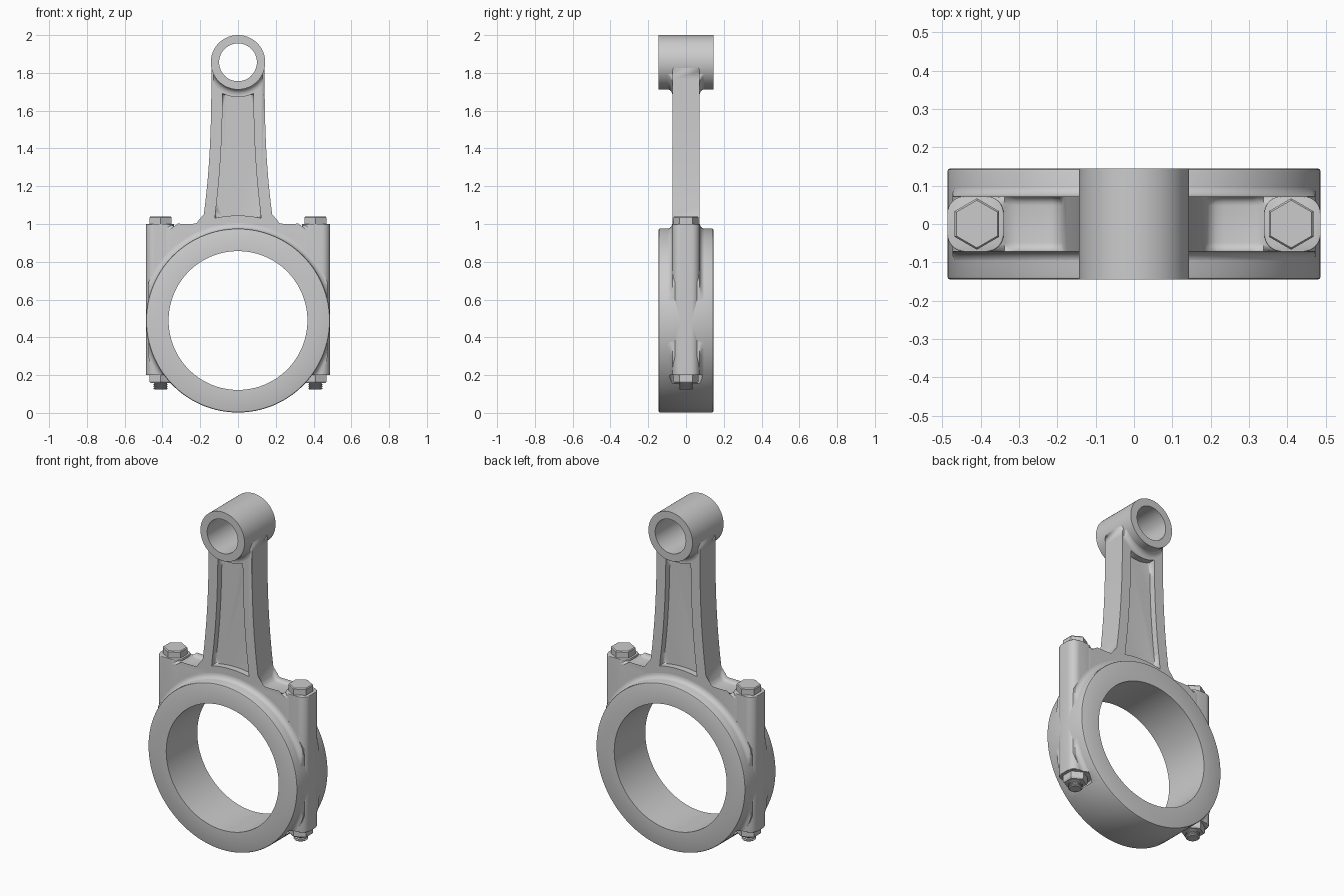
import bpy, bmesh
from math import cos, sin, pi, radians, sqrt

if "Cube" in bpy.data.objects:
    bpy.data.objects.remove(bpy.data.objects["Cube"])

BIG_Z, BIG_R, BORE = 0.489, 0.487, 0.3675   # crank end
PIN_Z, PIN_R, PIN_BORE = 1.856, 0.144, 0.10  # piston-pin end
HALF, T = 0.145, 0.072                       # half depth of the rings and of the body


def finish(name, bm):
    bmesh.ops.remove_doubles(bm, verts=bm.verts, dist=1e-5)
    bmesh.ops.recalc_face_normals(bm, faces=bm.faces)
    me = bpy.data.meshes.new(name)
    bm.to_mesh(me)
    bm.free()
    ob = bpy.data.objects.new(name, me)
    bpy.context.collection.objects.link(ob)
    return ob


def activate(ob):
    bpy.ops.object.select_all(action='DESELECT')
    ob.select_set(True)
    bpy.context.view_layer.objects.active = ob


def smooth(ob, angle=32):
    activate(ob)
    bpy.ops.object.shade_smooth_by_angle(angle=radians(angle))
    return ob


def cut(ob, cutters):
    activate(ob)
    for c in cutters:
        c.hide_render = True
        m = ob.modifiers.new("cut", 'BOOLEAN')
        m.operation, m.solver, m.object = 'DIFFERENCE', 'EXACT', c
        bpy.ops.object.modifier_apply(modifier=m.name)


def lathe(name, prof, center, axis='y', segs=96, loop=False, start=0, sweep=2 * pi, limit=None):
    """Spin (radius, height) points about an axis; a partial sweep gets end caps."""
    bm = bmesh.new()
    full = sweep > 2 * pi - 1e-6
    rows = []
    for i in range(segs if full else segs + 1):
        a = start + sweep * i / segs
        row = []
        for r, h in prof:
            u, v = center[0] + r * cos(a), center[1] + r * sin(a)
            if limit:
                u, v = max(-limit[0], min(limit[0], u)), max(limit[1], v)
            row.append(bm.verts.new((u, h, v) if axis == 'y' else (u, v, h)))
        rows.append(row)
    n = len(prof)
    for i in range(segs):
        a, b = rows[i], rows[(i + 1) % len(rows)]
        for j in range(n if loop else n - 1):
            k = (j + 1) % n
            bm.faces.new((a[j], a[k], b[k], b[j]))
    if not full:
        bm.faces.new(rows[0])
        bm.faces.new(rows[-1])
    return finish(name, bm)


def prism(name, outline, lo, hi, axis='y', bevel=0):
    """Extrude an outline and round the edges of both end faces."""
    bm = bmesh.new()
    ends = [[bm.verts.new((u, h, v) if axis == 'y' else (u, v, h)) for u, v in outline]
            for h in (lo, hi)]
    caps = [bm.faces.new(e) for e in ends]
    n = len(outline)
    for i in range(n):
        k = (i + 1) % n
        bm.faces.new((ends[0][i], ends[0][k], ends[1][k], ends[1][i]))
    if bevel:
        bmesh.ops.bevel(bm, geom=[e for f in caps for e in f.edges], offset=bevel,
                        segments=5, profile=0.5, affect='EDGES', clamp_overlap=False)
    return finish(name, bm)


def fillet(name, r, z, f, side, start, sweep, limit):
    """Concave blend between a ring and the face of the body."""
    prof = [(r + f - f * cos(t), T + f - f * sin(t)) for t in [i * pi / 12 for i in range(7)]]
    prof += [(r + f, T - 0.02), (r - 0.02, T - 0.02), (r - 0.02, T + f)]
    return smooth(lathe(name, [(p, side * y) for p, y in prof], (0, z), segs=72, loop=True,
                        start=start, sweep=sweep, limit=limit), 40)


def shank_x(z):
    return 0.141 + 0.047 * (max(0, 1.8 - z) / 0.8) ** 2.5


def mirrored(half):
    return half + [(-x, z) for x, z in reversed(half)]


# Crank ring with seats cut for the nuts
c = 0.008
ring = lathe("crank_ring", [(BORE, -HALF), (BIG_R - c, -HALF), (BIG_R - c * 0.3, -HALF + c * 0.3),
             (BIG_R, -HALF + c), (BIG_R, HALF - c), (BIG_R - c * 0.3, HALF - c * 0.3),
             (BIG_R - c, HALF), (BORE, HALF)], (0, BIG_Z), segs=128, loop=True)
seats = [lathe("seat_cutter", [(0, 0.155), (0.09, 0.155), (0.09, 0.2), (0, 0.2)],
               (s * 0.41, 0), 'z', 48) for s in (-1, 1)]
cut(ring, seats)
smooth(ring)

# Pin ring
smooth(lathe("pin_ring", [(PIN_BORE, -HALF), (PIN_R, -HALF), (PIN_R, HALF), (PIN_BORE, HALF)],
             (0, PIN_Z), loop=True))

# Body: shoulders and tapering shank in one outline
half = [(0.40, 0.2), (0.40, 0.996), (0.352, 0.996), (0.338, 0.987), (0.325, 0.980), (0.308, 0.977),
        (0.235, 0.977), (0.213, 0.981), (0.198, 0.990)]
half += [(shank_x(z), z) for z in [1.01 + 0.84 * i / 20 for i in range(21)]]
body = prism("shank_body", mirrored(half), -T, T, bevel=0.024)

# Recesses on both faces, with ends that follow the two rings
pocket = []
for i in range(7):
    x = 0.122 * i / 6
    pocket.append((x, BIG_Z + sqrt(0.556 ** 2 - x * x)))
pocket += [(shank_x(z) - 0.06, z) for z in [1.08 + 0.56 * i / 12 for i in range(13)]]
for i in range(6, -1, -1):
    x = 0.081 * i / 6
    pocket.append((x, PIN_Z - sqrt(0.184 ** 2 - x * x)))
pocket = pocket + [(-x, z) for x, z in reversed(pocket[1:-1])]
pockets = [prism("recess_cutter", pocket, *sorted((s * 0.034, s * 0.12)), bevel=0.013)
           for s in (-1, 1)]
bores = [lathe("bore_cutter", [(0, -0.3), (r, -0.3), (r, 0.3), (0, 0.3)], (0, z))
         for r, z in ((0.43, BIG_Z), (0.122, PIN_Z))]
cut(body, pockets + bores)
smooth(body)

# Bolt bosses, bolts and nuts
for s, side in ((-1, "left"), (1, "right")):
    rad, hx, hy = 0.045, 0.0735, T
    outline = []
    for q, (sx, sy) in enumerate(((1, 1), (-1, 1), (-1, -1), (1, -1))):
        for i in range(9):
            a = pi / 2 * (q + i / 8)
            outline.append((s * 0.4135 + sx * (hx - rad) + rad * cos(a),
                            sy * (hy - rad) + rad * sin(a)))
    boss = prism("bolt_boss_" + side, outline, 0.2, 1.0, 'z', bevel=0.004)
    cut(boss, bores[:1])
    smooth(boss)
    at = (s * 0.41, 0)
    lathe("bolt_head_" + side, [(0, 0.995), (0.067, 0.995), (0.067, 1.034), (0.062, 1.04),
          (0, 1.04)], at, 'z', 6, start=pi / 2)
    lathe("nut_" + side, [(0, 0.205), (0.067, 0.205), (0.067, 0.166), (0.061, 0.158),
          (0, 0.158)], at, 'z', 6, start=pi / 2)
    thread = [(0, 0.17)]
    for i in range(4):
        z = 0.165 - i * 0.01
        thread += [(0.032, z), (0.038, z - 0.004), (0.038, z - 0.006)]
    smooth(lathe("bolt_thread_" + side, thread + [(0.032, 0.124), (0, 0.124)], at, 'z', 32))

# Blends between rings and body
for s, face in ((-1, "front"), (1, "back")):
    fillet("crank_blend_" + face, BIG_R - 0.001, BIG_Z, 0.03, s,
           radians(-36), radians(252), (0.474, 0.2))
    fillet("pin_blend_" + face, PIN_R - 0.001, PIN_Z, 0.03, s, pi, pi, (0.13, 0))

# Remove the cutters
for ob in seats + pockets + bores:
    bpy.data.objects.remove(ob)
